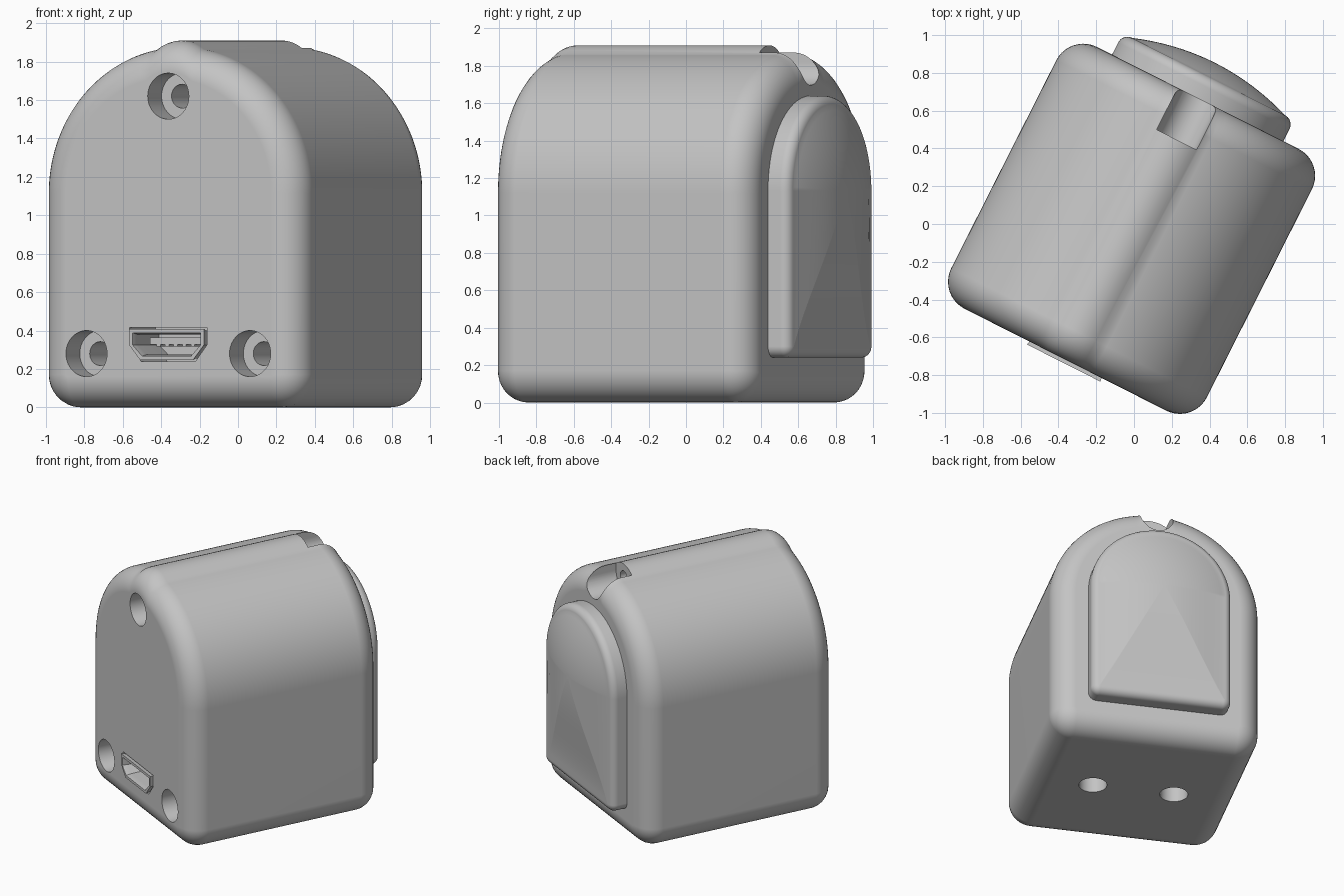
import bpy, bmesh, math
from mathutils import Matrix, Vector

cube = bpy.data.objects.get("Cube")
if cube:
    bpy.data.objects.remove(cube, do_unlink=True)

TURN = math.radians(-26.8)
FRONT, BACK = -0.805, 0.748
parts = []

grey = bpy.data.materials.new("plain grey")
grey.use_nodes = True
grey.diffuse_color = (0.55, 0.55, 0.55, 1)
grey.node_tree.nodes["Principled BSDF"].inputs["Base Color"].default_value = grey.diffuse_color


def finish(name, bm, keep=True):
    bmesh.ops.recalc_face_normals(bm, faces=bm.faces)
    mesh = bpy.data.meshes.new(name)
    bm.to_mesh(mesh)
    bm.free()
    obj = bpy.data.objects.new(name, mesh)
    bpy.context.collection.objects.link(obj)
    mesh.materials.append(grey)
    if keep:
        parts.append(obj)
    else:
        obj.hide_render = True
    return obj


def loft(name, rings, keep=True):
    """Skin rings of (x, y, z) points and cap both ends."""
    bm = bmesh.new()
    loops = [[bm.verts.new(p) for p in ring] for ring in rings]
    for a, b in zip(loops, loops[1:]):
        for i in range(len(a)):
            j = (i + 1) % len(a)
            bm.faces.new((a[i], a[j], b[j], b[i]))
    bm.faces.new(loops[0])
    bm.faces.new(loops[-1])
    return finish(name, bm, keep)


def at(outline, y):
    return [(x, y, z) for x, z in outline]


def box(name, centre, size):
    bm = bmesh.new()
    bmesh.ops.create_cube(bm, size=1, matrix=Matrix.Translation(centre) @ Matrix.Diagonal((*size, 1)))
    return finish(name, bm)


def drill(name, start, end, radius):
    """Round cutter between two points."""
    a, b = Vector(start), Vector(end)
    bm = bmesh.new()
    turn = (b - a).to_track_quat('Z', 'Y').to_matrix().to_4x4()
    bmesh.ops.create_cone(bm, cap_ends=True, segments=40, radius1=radius, radius2=radius,
                          depth=(b - a).length, matrix=Matrix.Translation((a + b) / 2) @ turn)
    return finish(name, bm, False)


def cut(target, cutter):
    mod = target.modifiers.new("cut", 'BOOLEAN')
    mod.operation, mod.solver, mod.object = 'DIFFERENCE', 'MANIFOLD', cutter
    bpy.context.view_layer.objects.active = target
    bpy.ops.object.modifier_apply(modifier=mod.name)
    bpy.data.objects.remove(cutter, do_unlink=True)


def arch(half, bottom, spring, corner, inset, ridge=False):
    """Arched door outline, moved inwards by inset."""
    w, low, c = half - inset, bottom + inset, corner - inset
    pts = []
    for i in range(9):
        t = math.radians(-90 + i * 11.25)
        pts.append((w - c + c * math.cos(t), low + c + c * math.sin(t)))
    for i in range(73):
        t = math.pi * i / 72
        x, z = w * math.cos(t), spring + w * math.sin(t)
        if ridge and z > spring and abs(x) < 0.2:
            z = max(z, 1.71 + math.sqrt(0.04 - x * x) - inset)
        pts.append((x, z))
    for i in range(9):
        t = math.radians(180 + i * 11.25)
        pts.append((-w + c + c * math.cos(t), low + c + c * math.sin(t)))
    return pts


# Housing with rounded front and back edges
R = 0.16
front_rings, back_rings = [], []
for i in range(11):
    t = math.pi / 2 * i / 10
    outline = arch(0.758, 0, 1.116, 0.17, R * (1 - math.sin(t)), True)
    step = R * (1 - math.cos(t))
    front_rings.append(at(outline, FRONT + step))
    back_rings.insert(0, at(outline, BACK - step))
housing = loft("housing", front_rings + back_rings)

# Cable groove on the top at the back, with a hole in its end wall
groove = [(0.118 * math.cos(t), 1.815 + 0.118 * math.sin(t))
          for t in (math.pi * (1 + i / 24) for i in range(25))]
groove += [(0.118, 2.05), (-0.118, 2.05)]
cut(housing, loft("groove_cutter", [at(groove, 0.5), at(groove, 0.9)], False))
cut(housing, drill("groove_hole_cutter", (0, 0.3, 1.8), (0, 0.57, 1.8), 0.055))

# Counterbored screw holes in the front
for x, z in ((0, 1.62), (-0.477, 0.28), (0.477, 0.28)):
    cut(housing, drill("bore_cutter", (x, FRONT - 0.1, z), (x, FRONT + 0.16, z), 0.12))
    cut(housing, drill("screw_cutter", (x, FRONT + 0.1, z), (x, FRONT + 0.4, z), 0.062))

# Two holes in the underside
for x in (-0.295, 0.295):
    cut(housing, drill("base_cutter", (x, -0.02, -0.1), (x, -0.02, 0.15), 0.1))


# Charging socket: opening, metal shell, tongue and contacts
def socket(inset, depth):
    w, n = 0.21 - inset, 0.15 - inset * 0.6
    return at([(-w, 0.4 - inset), (-w, 0.325), (-n, 0.255 + inset),
               (n, 0.255 + inset), (w, 0.325), (w, 0.4 - inset)], FRONT + depth)


cut(housing, loft("socket_cutter", [socket(-0.015, -0.1), socket(-0.015, 0.3)], False))
loft("socket_shell", [socket(0, 0.29), socket(0, 0.02), socket(-0.008, -0.02),
                      socket(0.012, -0.02), socket(0.02, 0.02), socket(0.02, 0.27)])
box("socket_tongue", (0, -0.62, 0.345), (0.3, 0.2, 0.036))
for i in range(5):
    box("socket_contact", ((i - 2) * 0.05, -0.63, 0.323), (0.022, 0.18, 0.012))

# Domed pad on the back
EDGE, FILLET, HALF, FOOT, SPRING = 0.875, 0.055, 0.508, 0.24, 1.132
rings = [at(arch(HALF, FOOT, SPRING, 0.06, 0), BACK - 0.02)]
for i in range(9):
    t = math.pi / 2 * i / 8
    rim = arch(HALF, FOOT, SPRING, 0.06, FILLET * (1 - math.cos(t)))
    rings.append(at(rim, EDGE - FILLET * (1 - math.sin(t))))


def bulge(x, z):
    across = (x * x + max(0, z - SPRING) ** 2) / (HALF - FILLET) ** 2
    down = max(0, SPRING - z) / (SPRING - FOOT - FILLET)
    return 0.08 * max(0, 1 - across) * (1 - down ** 2)


for i in range(1, 20):
    s = 1 - i / 19.5
    ring = [(x * s, SPRING + (z - SPRING) * s) for x, z in rim]
    rings.append([(x, EDGE + bulge(x, z), z) for x, z in ring])
loft("back_pad", rings)

# Shading and final turn of every part
for obj in parts:
    bpy.ops.object.select_all(action='DESELECT')
    obj.select_set(True)
    bpy.context.view_layer.objects.active = obj
    bpy.ops.object.shade_smooth_by_angle(angle=math.radians(32))
    weighted = obj.modifiers.new("even shading", 'WEIGHTED_NORMAL')
    weighted.keep_sharp = True
    obj.rotation_euler.z = TURN
